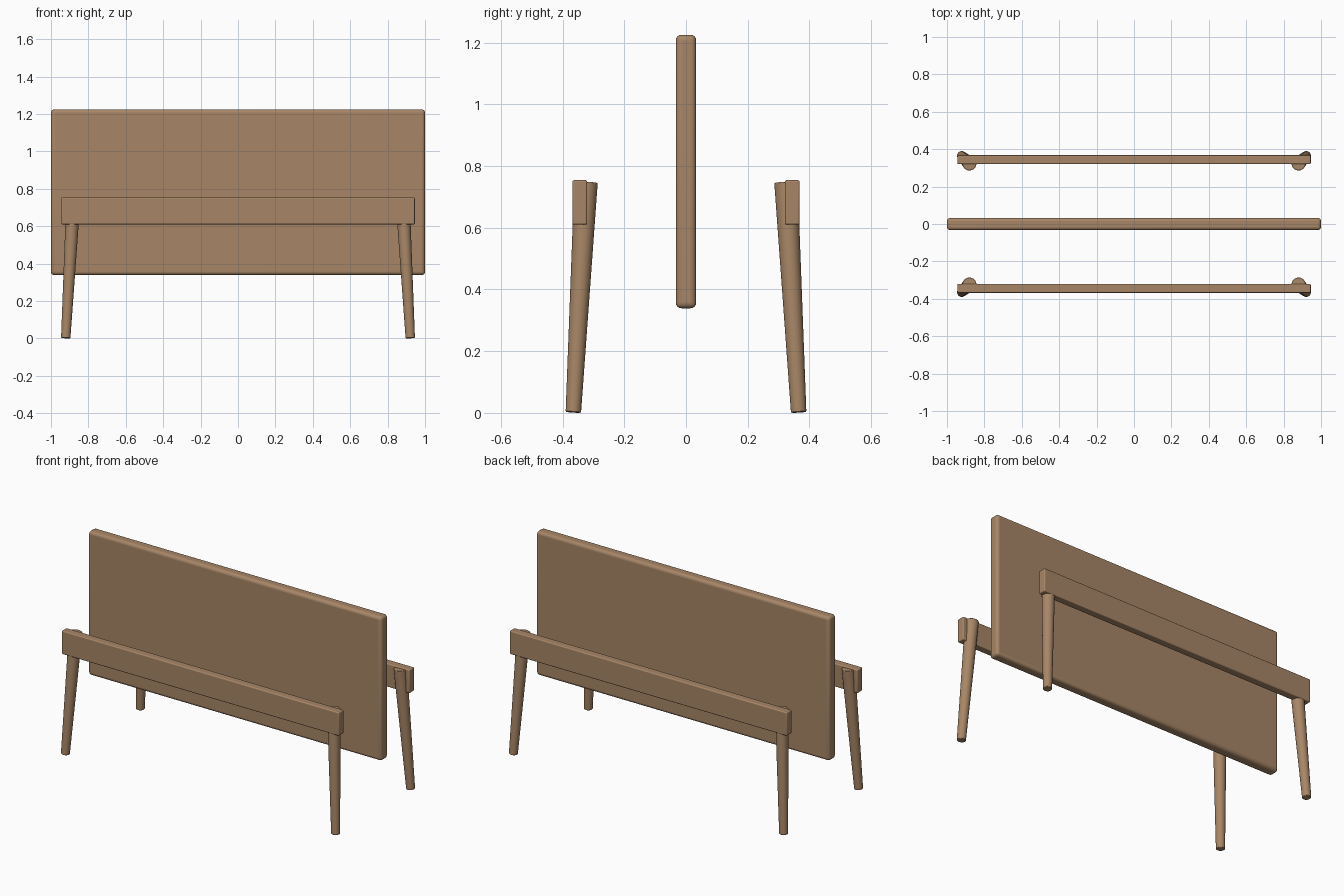
import bpy
from math import radians
from mathutils import Vector

cube = bpy.data.objects.get("Cube")
if cube:
    bpy.data.objects.remove(cube, do_unlink=True)

wood = bpy.data.materials.new("warm_wood")
wood.use_nodes = True
wood.diffuse_color = (0.39, 0.24, 0.135, 1)
wood.node_tree.nodes["Principled BSDF"].inputs["Base Color"].default_value = wood.diffuse_color


def finish(obj, name, bevel, segments):
    """Name, colour, round the edges and smooth one part."""
    obj.name = name
    obj.data.materials.append(wood)
    bpy.ops.object.transform_apply(location=False, rotation=False, scale=True)
    mod = obj.modifiers.new("rounded_edges", "BEVEL")
    mod.width = bevel
    mod.segments = segments
    mod.limit_method = "ANGLE"
    mod.angle_limit = radians(40)
    bpy.ops.object.shade_smooth_by_angle(angle=radians(35))


def board(name, centre, size, bevel):
    bpy.ops.mesh.primitive_cube_add(size=1, location=centre)
    obj = bpy.context.object
    obj.scale = size
    finish(obj, name, bevel, 4)


def leg(name, foot, top):
    """Tapered round leg splayed from its top down to its foot."""
    axis = Vector(top) - Vector(foot)
    bpy.ops.mesh.primitive_cone_add(
        vertices=32, radius1=0.025, radius2=0.038, depth=axis.length,
        location=(Vector(foot) + Vector(top)) / 2,
        rotation=axis.to_track_quat("Z", "Y").to_euler())
    finish(bpy.context.object, name, 0.003, 2)


# Upright centre panel
board("centre_panel", (0, 0, 0.782), (2, 0.066, 0.886), 0.018)

# Front and back frames: one rail on two splayed legs each
for end, sy in (("front", -1), ("back", 1)):
    board(end + "_rail", (0, sy * 0.344, 0.682), (1.89, 0.048, 0.144), 0.006)
    for side, sx in (("left", 1), ("right", -1)):
        leg(f"{end}_{side}_leg",
            (sx * 0.921, sy * 0.365, 0.002), (sx * 0.88, sy * 0.324, 0.747))
